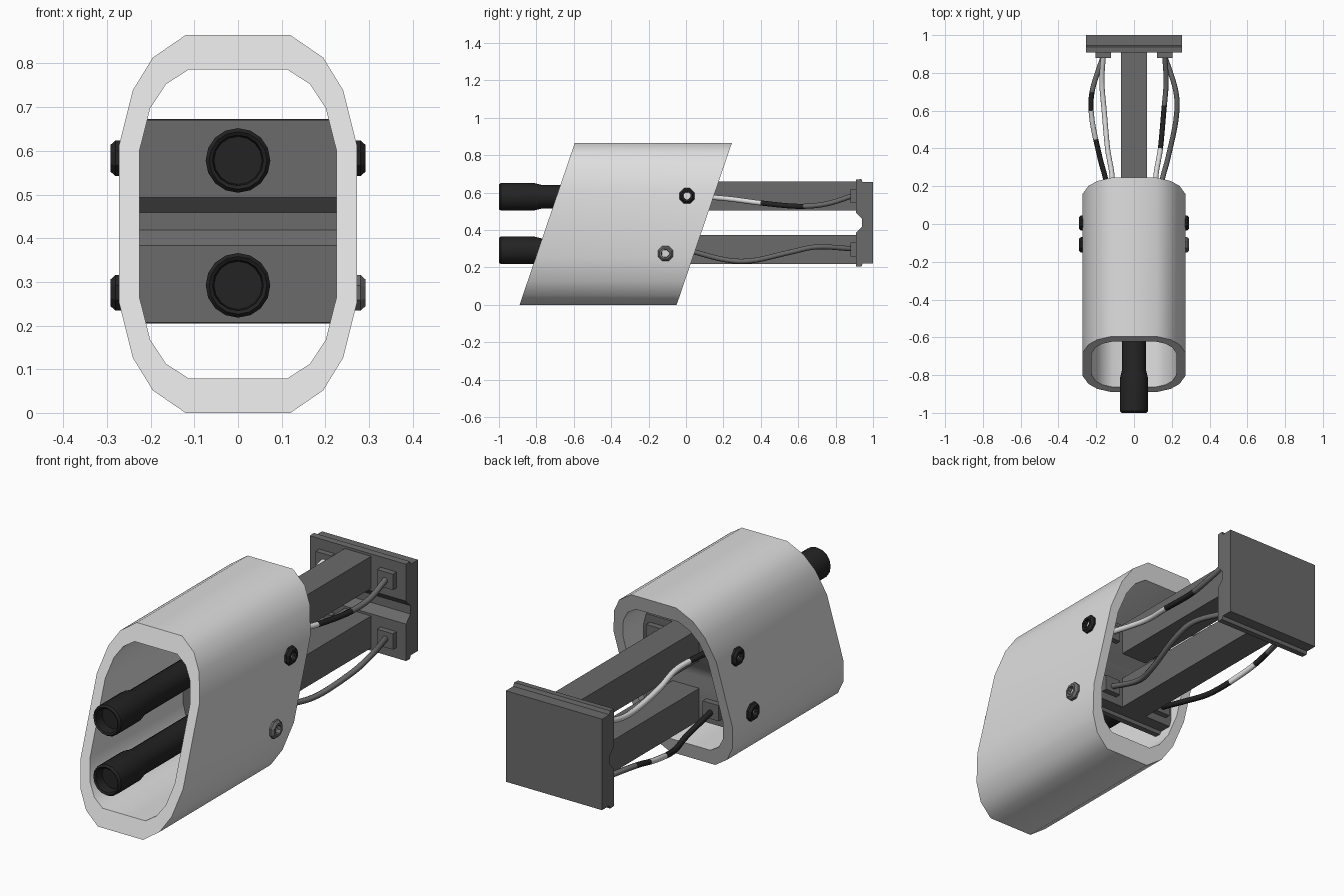
import bpy, bmesh, math
from mathutils import Vector

if "Cube" in bpy.data.objects:
    bpy.data.objects.remove(bpy.data.objects["Cube"])


def material(name, c):
    m = bpy.data.materials.new(name)
    m.diffuse_color = (c[0], c[1], c[2], 1)
    m.use_nodes = True
    m.node_tree.nodes["Principled BSDF"].inputs["Base Color"].default_value = m.diffuse_color
    return m


WHITE = material("light_grey", (0.74, 0.74, 0.74))
GREY = material("dark_grey", (0.145, 0.145, 0.145))
BLACK = material("black", (0.017, 0.017, 0.017))


def finish(name, bm, mats, angle=None):
    bmesh.ops.recalc_face_normals(bm, faces=bm.faces[:])
    me = bpy.data.meshes.new(name)
    bm.to_mesh(me)
    bm.free()
    for m in mats:
        me.materials.append(m)
    ob = bpy.data.objects.new(name, me)
    bpy.context.collection.objects.link(ob)
    if angle:
        bpy.ops.object.select_all(action='DESELECT')
        bpy.context.view_layer.objects.active = ob
        ob.select_set(True)
        bpy.ops.object.shade_smooth_by_angle(angle=math.radians(angle))
    return ob


def skin(bm, rings, closed=False, caps=True):
    """Bridge a list of vertex-coordinate rings with quads."""
    vs = [[bm.verts.new(p) for p in r] for r in rings]
    n = len(vs[0])
    pairs = list(zip(vs, vs[1:])) + ([(vs[-1], vs[0])] if closed else [])
    faces = []
    for a, b in pairs:
        faces.append([bm.faces.new((a[i], a[(i + 1) % n], b[(i + 1) % n], b[i])) for i in range(n)])
    if caps and not closed:
        bm.faces.new(vs[0])
        bm.faces.new(vs[-1])
    return faces


def box(name, lo, hi, mat):
    bm = bmesh.new()
    skin(bm, [[(lo[0], y, lo[2]), (hi[0], y, lo[2]), (hi[0], y, hi[2]), (lo[0], y, hi[2])]
              for y in (lo[1], hi[1])])
    return finish(name, bm, [mat])


# Slanted hollow shell: quarter profiles mirrored around (0, MID)
MID = 0.4325
OUT = [(0.272, 0.182), (0.241, 0.306), (0.195, 0.381), (0.12, 0.4325)]
INN = [(0.225, 0.170), (0.201, 0.265), (0.165, 0.320), (0.113, 0.3535)]


def loop(quarter):
    top = quarter + [(-x, z) for x, z in reversed(quarter)]
    return top + [(-x, -z) for x, z in top]


def shell_ring(quarter, y):
    return [(x, y + 0.341 * (z + MID), z + MID) for x, z in loop(quarter)]


bm = bmesh.new()
skin(bm, [shell_ring(OUT, -0.89), shell_ring(OUT, -0.05),
          shell_ring(INN, -0.05), shell_ring(INN, -0.89)], closed=True)
finish("slanted_shell", bm, [WHITE], 42)

# Grooved end plates: profile in (y from grooved face, z), extruded across x
HALF = [(0, 0.055), (0, 0.232), (0.03, 0.234), (0.036, 0.218)]


def plate(name, y0, depth, both):
    front = [(0.034, 0.02)] + HALF
    if both:
        back = [(depth, 0.218), (depth, 0.055), (depth - 0.025, 0.02)]
    else:
        back = [(depth, 0.218)]
    half = front + back
    prof = half + [(y, -z) for y, z in reversed(half)]
    bm = bmesh.new()
    skin(bm, [[(x, y0 + y, 0.4385 + z) for y, z in prof] for x in (-0.255, 0.255)])
    finish(name, bm, [GREY], 40)


plate("rear_plate", 0.908, 0.092, False)
plate("inner_plate", -0.095, 0.095, True)

# Square bars, black tubes and wire sockets on two levels
for level, z in (("upper", 0.582), ("lower", 0.296)):
    box(level + "_bar", (-0.07, -0.01, z - 0.077), (0.07, 0.92, z + 0.077), GREY)
    bm = bmesh.new()
    prof = [(-0.95, 0.055), (-0.995, 0.058), (-1, 0.066), (-0.99, 0.074), (-0.815, 0.074),
            (-0.77, 0.063), (-0.08, 0.063)]
    skin(bm, [[(r * math.cos(a * math.tau / 16), y, z - 0.004 + r * math.sin(a * math.tau / 16))
               for a in range(16)] for y, r in prof])
    finish(level + "_tube", bm, [BLACK], 35)
    for s, side in ((1, "right"), (-1, "left")):
        x = 0.163 * s
        box(f"{level}_{side}_rear_socket", (x - 0.042, 0.88, z - 0.038), (x + 0.042, 0.912, z + 0.038), GREY)
        x = 0.15 * s
        box(f"{level}_{side}_inner_socket", (x - 0.042, -0.01, z - 0.038), (x + 0.042, 0.028, z + 0.038), GREY)


# Wires: smooth path through points, coloured in bands along y
def wire(name, pts, bands, r=0.0135):
    P = [Vector(p) for p in pts]
    P = [2 * P[0] - P[1]] + P + [2 * P[-1] - P[-2]]
    path = []
    for a, b, c, d in zip(P, P[1:], P[2:], P[3:]):
        for i in range(6):
            t = i / 6
            path.append(0.5 * (2 * b + (c - a) * t + (2 * a - 5 * b + 4 * c - d) * t * t
                               + (3 * b - a - 3 * c + d) * t ** 3))
    path.append(P[-2])
    rings = []
    for i, p in enumerate(path):
        t = (path[min(i + 1, len(path) - 1)] - path[max(i - 1, 0)]).normalized()
        u = t.cross(Vector((0, 0, 1))).normalized()
        v = u.cross(t)
        rings.append([p + r * (math.cos(k * math.tau / 8) * u + math.sin(k * math.tau / 8) * v)
                      for k in range(8)])
    bm = bmesh.new()
    for i, quads in enumerate(skin(bm, rings)):
        y = (path[i].y + path[i + 1].y) / 2
        for f in quads:
            f.material_index = next(m for lim, m in bands if y <= lim)
    finish(name, bm, [WHITE, GREY, BLACK], 50)


UP = [(0.15, 0.0, 0.585), (0.115, 0.22, 0.568), (0.14, 0.4, 0.545), (0.158, 0.6, 0.527),
      (0.17, 0.75, 0.54), (0.163, 0.89, 0.583)]
LOW = [(0.15, 0.0, 0.296), (0.145, 0.2, 0.243), (0.18, 0.35, 0.236), (0.222, 0.55, 0.28),
       (0.222, 0.7, 0.31), (0.163, 0.89, 0.3)]
left = lambda pts: [(-x, y, z) for x, y, z in pts]
wire("upper_right_wire", UP, [(0.39, 0), (0.62, 2), (2, 1)])
wire("lower_right_wire", LOW, [(2, 1)])
wire("upper_left_wire", left(UP), [(0.15, 2), (2, 0)])
wire("lower_left_wire", left(LOW), [(0.46, 2), (0.6, 0), (0.7, 2), (2, 1)])

# Ring nuts on the shell sides
for level, y, z in (("upper", 0.005, 0.583), ("lower", -0.11, 0.275)):
    for s, side in ((1, "right"), (-1, "left")):
        bm = bmesh.new()
        prof = [(0.265, 0.044), (0.281, 0.044), (0.292, 0.033), (0.292, 0.022), (0.265, 0.02)]
        skin(bm, [[(s * x, y + r * math.cos((k + .5) * math.tau / 8), z + r * math.sin((k + .5) * math.tau / 8))
                   for k in range(8)] for x, r in prof], closed=True)
        finish(f"{level}_{side}_nut", bm, [GREY if (level, s) == ("lower", 1) else BLACK])
